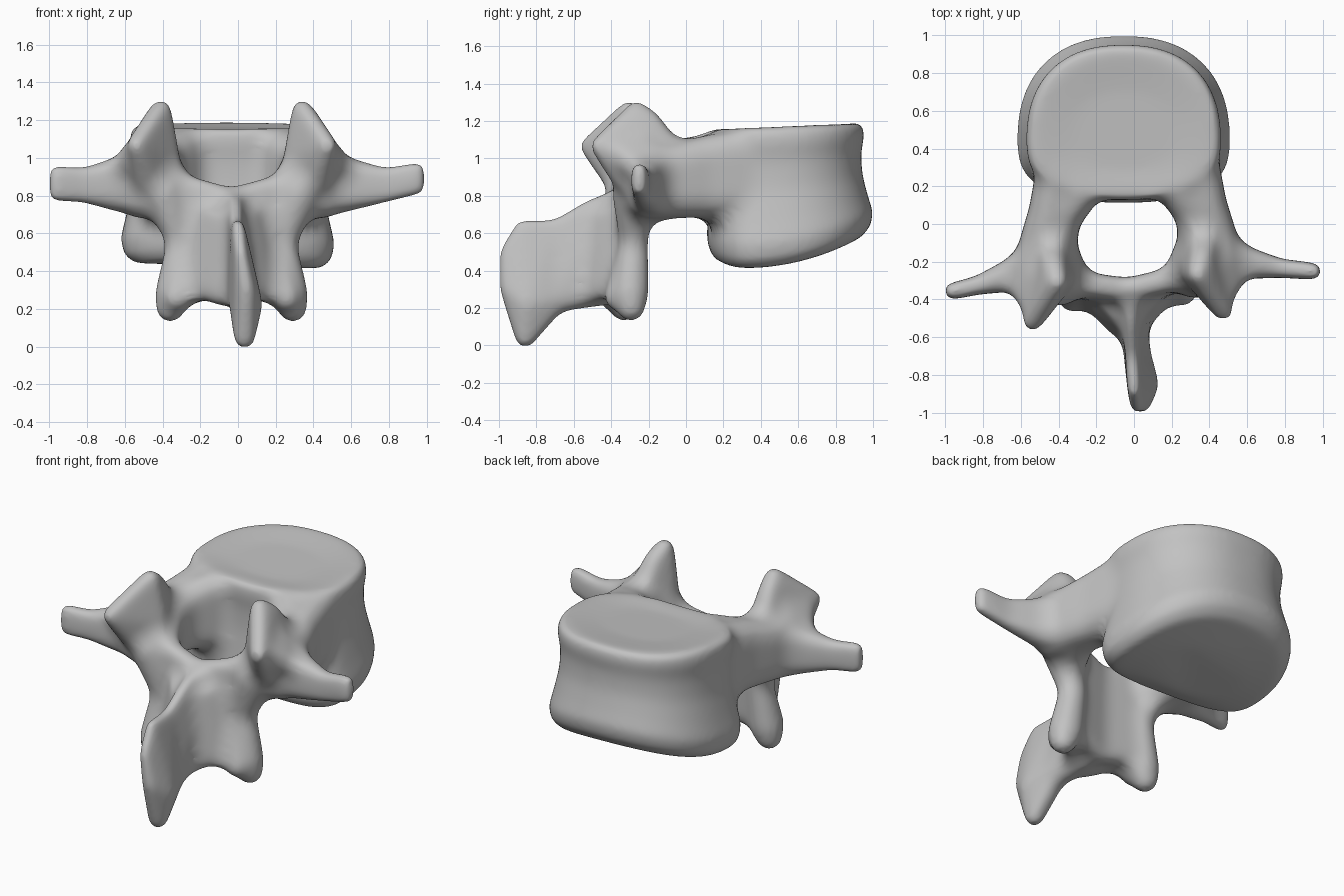
import bpy, bmesh, math

cube = bpy.data.objects.get("Cube")
if cube:
    bpy.data.objects.remove(cube, do_unlink=True)

bone = bpy.data.materials.new("bone grey")
bone.use_nodes = True
grey = (0.54, 0.54, 0.54, 1)
bone.diffuse_color = grey
bone.node_tree.nodes["Principled BSDF"].inputs["Base Color"].default_value = grey

bm = bmesh.new()


def hull(balls):
    """Convex skin stretched around balls given as (x, y, z, radius)."""
    tmp = bmesh.new()
    for x, y, z, r in balls:
        made = bmesh.ops.create_icosphere(tmp, subdivisions=2, radius=r)
        bmesh.ops.translate(tmp, verts=made["verts"], vec=(x, y, z))
    bmesh.ops.convex_hull(tmp, input=tmp.verts[:])
    bmesh.ops.delete(tmp, geom=[v for v in tmp.verts if not v.link_faces], context='VERTS')
    bmesh.ops.recalc_face_normals(tmp, faces=tmp.faces[:])
    part = bpy.data.meshes.new("part")
    tmp.to_mesh(part)
    tmp.free()
    bm.from_mesh(part)
    bpy.data.meshes.remove(part)


def placed(balls, side):
    """Put left-hand balls on a side, with the natural lean of the bone."""
    lean = 0.11 if side < 0 else 0.0
    return [(side * x - 0.035 * (1 - x ** 4), y - lean * x, z, r) for x, y, z, r in balls]


def chain(stations, side):
    """Flat bar through (x, y, low z, high z, radius) stations."""
    for a, b in zip(stations, stations[1:]):
        balls = [(x, y, z, r) for x, y, lo, hi, r in (a, b) for z in (lo, hi)]
        hull(placed(balls, side))


# Drum-shaped body: D outline with a tilted, bowed base and a waist
def body_ring(t, scale, dish=0.0, n=56):
    ring = []
    for i in range(n):
        a = math.tau * i / n
        c, s = math.cos(a), math.sin(a)
        depth, power = (0.52, 0.87) if s > 0 else (0.335, 0.68)
        grow = 1 + 0.06 * (1 - t)
        x = -0.055 + 0.535 * scale * grow * math.copysign(abs(c) ** 0.85, c)
        y = 0.45 + depth * scale * (grow if s > 0 else 1) * math.copysign(abs(s) ** power, s)
        bow = 0.38 if y > 0.3 else 1.8
        base = 0.43 + bow * (y - 0.3) ** 2 - 0.03 * x
        top = 1.155 + 0.03 * (y - 0.2) / 0.7
        ring.append(bm.verts.new((x, y, base + (top - base) * t + dish)))
    return ring


profile = [(0, 0.5, 0.0), (0, 0.88, 0), (0.06, 0.97, 0), (0.17, 1.0, 0), (0.32, 0.96, 0),
           (0.55, 0.91, 0), (0.75, 0.91, 0), (0.88, 0.95, 0), (0.96, 0.95, 0),
           (1, 0.9, 0), (1, 0.5, -0.02)]
rings = [body_ring(*p) for p in profile]
for low, high in zip(rings, rings[1:]):
    for i in range(len(low)):
        j = (i + 1) % len(low)
        bm.faces.new((low[i], low[j], high[j], high[i]))
bm.faces.new(rings[0][::-1])
bm.faces.new(rings[-1])

for side in (1, -1):
    # Pedicle: inner edge rounding the canal, then outer edge flaring sideways
    chain([(0.25, 0.21, 0.8, 1.05, 0.11), (0.37, 0.07, 0.8, 0.99, 0.115),
           (0.4, -0.08, 0.8, 0.97, 0.12), (0.33, -0.25, 0.76, 0.85, 0.12)], side)
    chain([(0.37, 0.32, 0.8, 1.05, 0.11), (0.41, 0.1, 0.8, 1.01, 0.11),
           (0.46, -0.06, 0.8, 0.97, 0.11), (0.48, -0.2, 0.8, 0.97, 0.12)], side)
    # Transverse process, the right tip hanging lower
    droop = 0.035 if side < 0 else 0
    chain([(0.45, -0.13, 0.8, 0.96, 0.12), (0.6, -0.2, 0.8, 0.92, 0.085),
           (0.8, -0.235, 0.81, 0.9, 0.045), (0.955, -0.25, 0.845 - droop, 0.935 - droop / 2, 0.04)], side)
    # Upper joint process, with its outer shoulder
    hull(placed([(0.375, -0.265, 1.25, 0.055), (0.39, -0.2, 1.2, 0.06), (0.505, -0.46, 1.065, 0.05),
                 (0.36, -0.24, 1.0, 0.085), (0.41, -0.1, 1.03, 0.085),
                 (0.44, -0.28, 0.88, 0.1)], side))
    hull(placed([(0.49, -0.4, 1.06, 0.06), (0.45, -0.22, 1.08, 0.07), (0.54, -0.28, 0.97, 0.08),
                 (0.44, -0.25, 0.9, 0.1)], side))
    # Lower joint process
    lower = placed([(0.36, -0.28, 0.82, 0.115), (0.265, -0.28, 0.56, 0.075),
                    (0.305, -0.3, 0.28, 0.1), (0.325, -0.295, 0.205, 0.075)], side)
    for a, b in zip(lower, lower[1:]):
        hull([a, b])
    hull(placed([(0.29, -0.36, 0.26, 0.075), (0.3, -0.3, 0.28, 0.08),
                 (0.18, -0.36, 0.31, 0.06), (0.24, -0.31, 0.5, 0.06)], side))
    # Arch plate
    hull(placed([(0.25, -0.29, 0.85, 0.06), (0, -0.35, 0.78, 0.06),
                 (0, -0.36, 0.28, 0.06), (0.25, -0.3, 0.33, 0.06)], side))
    # Flare from arch to spine
    hull(placed([(0.12, -0.39, 0.7, 0.04), (0.18, -0.38, 0.32, 0.06),
                 (0.03, -0.52, 0.67, 0.03), (0.04, -0.53, 0.28, 0.065)], side))

# Spinous process: root, then blade
root_edge = [(-0.01, -0.7, 0.64, 0.03), (0.02, -0.7, 0.25, 0.07)]
hull([(-0.02, -0.38, 0.78, 0.05), (-0.015, -0.52, 0.74, 0.035),
      (-0.02, -0.4, 0.28, 0.06)] + root_edge)
hull(root_edge + [(0, -0.88, 0.64, 0.03), (0.015, -0.965, 0.5, 0.03), (0.045, -0.95, 0.3, 0.045),
                  (0.035, -0.86, 0.045, 0.055), (0.06, -0.85, 0.22, 0.07)])

mesh = bpy.data.meshes.new("vertebra")
bm.to_mesh(mesh)
bm.free()
mesh.materials.append(bone)
vertebra = bpy.data.objects.new("vertebra", mesh)
bpy.context.collection.objects.link(vertebra)


# Fuse the parts and fill the creases: swell, fuse again, shrink back
def fuse(size):
    mod = vertebra.modifiers.new("fuse", 'REMESH')
    mod.mode = 'VOXEL'
    mod.voxel_size = size
    mod.use_smooth_shade = True


def swell(amount):
    mod = vertebra.modifiers.new("swell", 'DISPLACE')
    mod.mid_level = 0
    mod.strength = amount


def soften(rounds):
    mod = vertebra.modifiers.new("soften", 'SMOOTH')
    mod.factor = 0.5
    mod.iterations = rounds


fuse(0.016)
soften(8)
swell(0.06)
fuse(0.016)
soften(20)
swell(-0.054)
soften(10)
